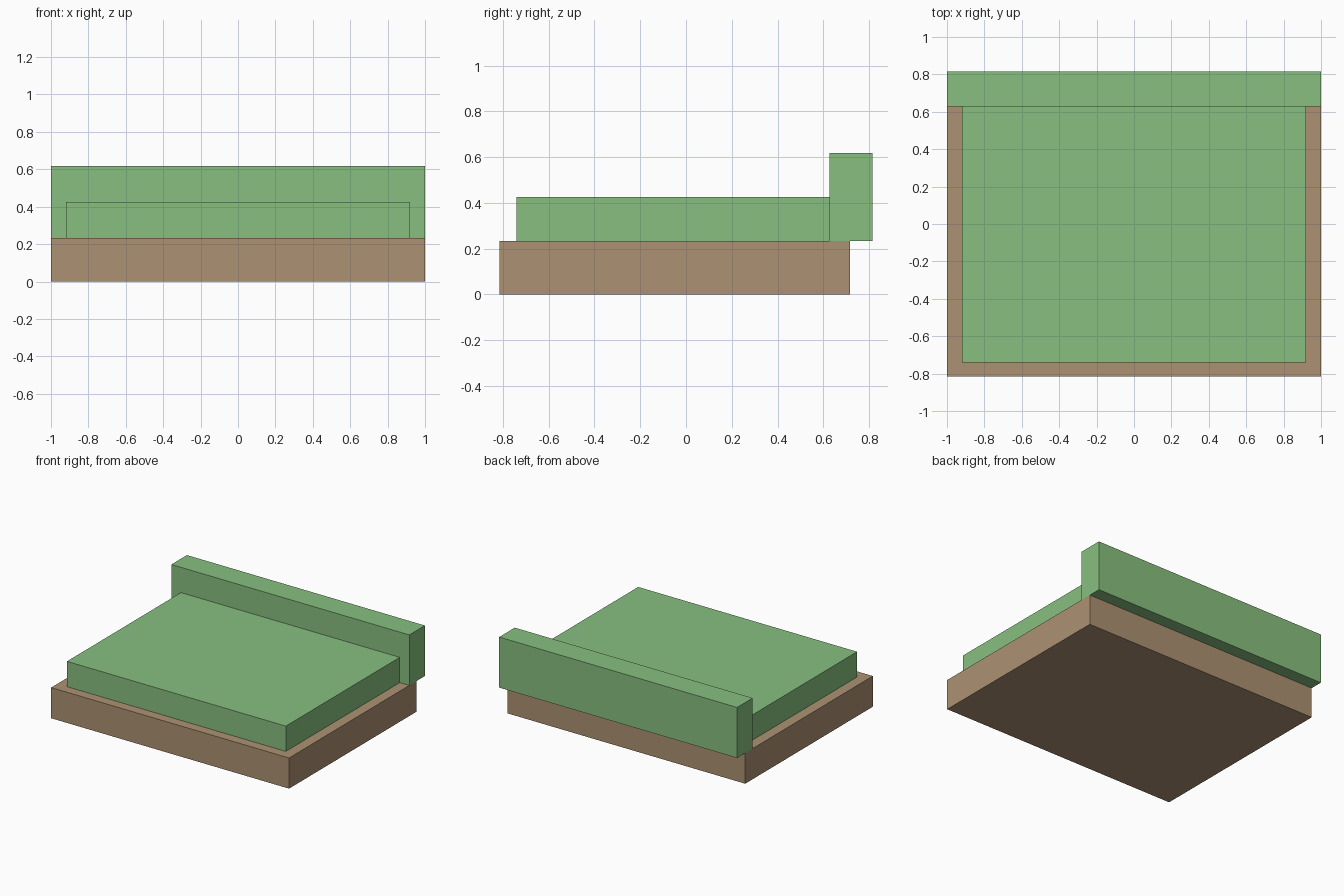
import bpy

cube = bpy.data.objects.get("Cube")
if cube:
    bpy.data.objects.remove(cube, do_unlink=True)


def material(name, colour):
    mat = bpy.data.materials.new(name)
    mat.use_nodes = True
    mat.diffuse_color = colour
    mat.node_tree.nodes["Principled BSDF"].inputs["Base Color"].default_value = colour
    return mat


def box(name, x, y, z, mat):
    """Box spanning the (low, high) range on each axis."""
    spans = (x, y, z)
    bpy.ops.mesh.primitive_cube_add(size=1, location=[(a + b) / 2 for a, b in spans])
    obj = bpy.context.object
    obj.name = name
    obj.scale = [b - a for a, b in spans]
    bpy.ops.object.transform_apply(location=False, rotation=False, scale=True)
    obj.data.materials.append(mat)
    return obj


wood = material("warm brown wood", (0.413, 0.283, 0.168, 1))
fabric = material("soft green fabric", (0.242, 0.521, 0.212, 1))

base_top = 0.233
rest_front = 0.628

# Wooden platform
box("base", (-1, 1), (-0.815, 0.717), (0, base_top), wood)
# Seat cushion, set in from the sides and front, butting against the backrest
box("seat_cushion", (-0.92, 0.92), (-0.74, rest_front), (base_top, 0.425), fabric)
# Backrest, overhanging the rear of the platform
box("backrest", (-1, 1), (rest_front, 0.815), (base_top, 0.617), fabric)
